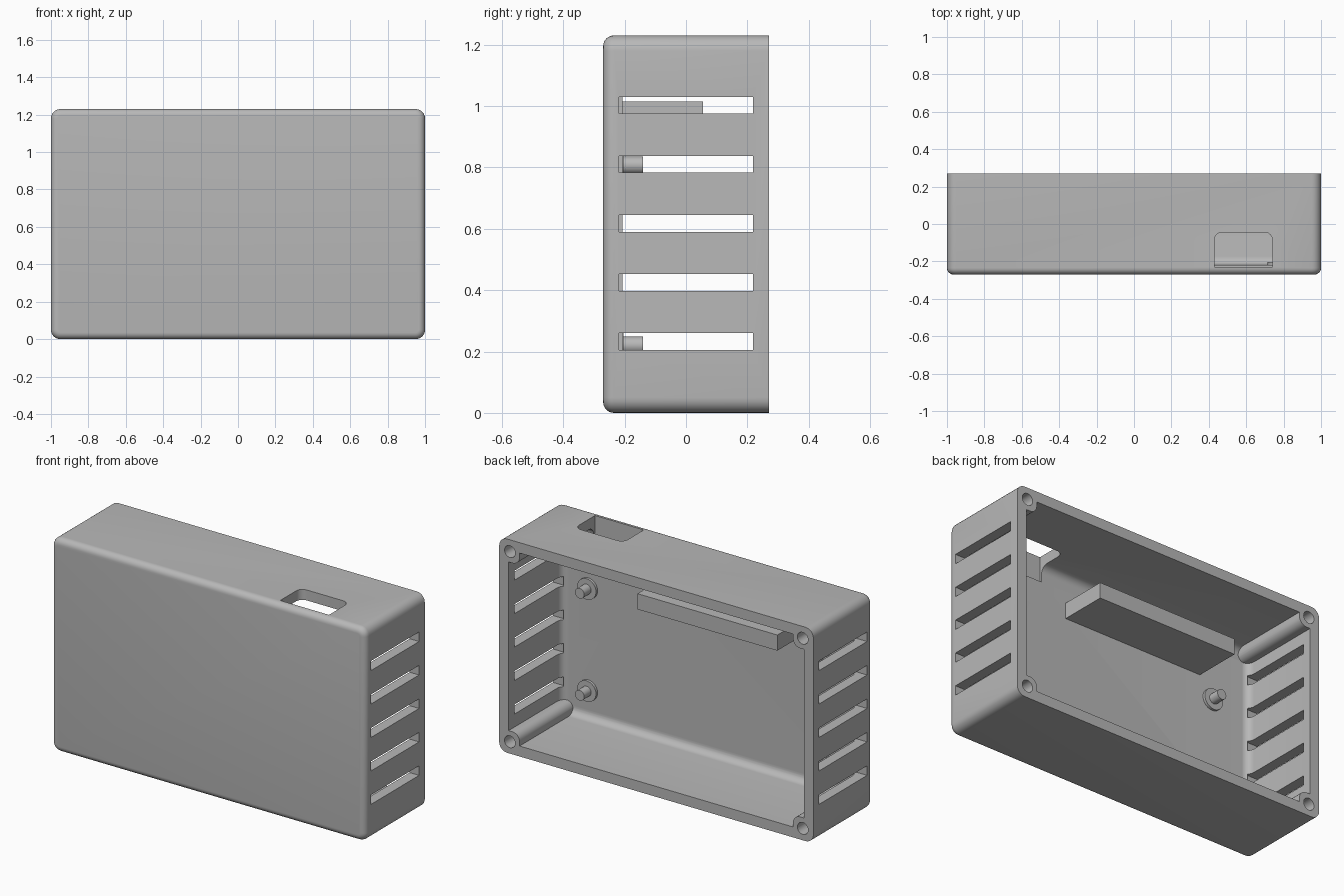
import bpy, bmesh, math
from mathutils import Matrix

if "Cube" in bpy.data.objects:
    bpy.data.objects.remove(bpy.data.objects["Cube"], do_unlink=True)

W, D, H = 1.0, 0.27, 1.23      # half width, half depth, height
WALL, FLOOR = 0.06, -0.218     # wall thickness, inner face of the front panel

grey = bpy.data.materials.new("plastic grey")
grey.use_nodes = True
COLOUR = (0.48, 0.48, 0.48, 1)
grey.diffuse_color = COLOUR
grey.node_tree.nodes["Principled BSDF"].inputs["Base Color"].default_value = COLOUR


def finish(name, bm):
    bmesh.ops.recalc_face_normals(bm, faces=bm.faces)
    mesh = bpy.data.meshes.new(name)
    bm.to_mesh(mesh)
    bm.free()
    mesh.materials.append(grey)
    obj = bpy.data.objects.new(name, mesh)
    bpy.context.collection.objects.link(obj)
    return obj


def bevel(bm, edges, radius):
    bmesh.ops.bevel(bm, geom=edges, offset=radius, segments=6, profile=0.5,
                    affect='EDGES', clamp_overlap=False)


def box(name, xs, ys, zs, rule=None, radius=0, front=0):
    """Box between bounds; edges chosen by rule and the front rim are rounded."""
    bm = bmesh.new()
    bmesh.ops.create_cube(bm, size=1)
    for v in bm.verts:
        v.co = [b[0] if c < 0 else b[1] for c, b in zip(v.co, (xs, ys, zs))]
    if rule:
        bevel(bm, [e for e in bm.edges if rule(e)], radius)
    if front:
        bevel(bm, [e for e in bm.edges
                   if all(abs(v.co.y - ys[0]) < 1e-5 for v in e.verts)], front)
    return finish(name, bm)


def rod(name, x, z, radius, y0, y1):
    bm = bmesh.new()
    bmesh.ops.create_cone(bm, cap_ends=True, segments=32, radius1=radius,
                          radius2=radius, depth=y1 - y0)
    bm.transform(Matrix.Translation((x, (y0 + y1) / 2, z))
                 @ Matrix.Rotation(math.pi / 2, 4, 'X'))
    return finish(name, bm)


def combine(target, tool, operation):
    mod = target.modifiers.new(operation, 'BOOLEAN')
    mod.object, mod.operation, mod.solver = tool, operation, 'EXACT'
    bpy.context.view_layer.objects.active = target
    bpy.ops.object.modifier_apply(modifier=mod.name)
    bpy.data.objects.remove(tool, do_unlink=True)


def along_y(e):
    return abs(e.verts[0].co.y - e.verts[1].co.y) > 0.01


def upright_rear(e):
    a, b = (v.co for v in e.verts)
    return abs(a.z - b.z) > 0.01 and a.y > -0.1


# Hollow case, open at the back
case = box("case", (-W, W), (-D, D), (0, H), along_y, 0.05, 0.035)
cavity = box("cavity", (WALL - W, W - WALL), (FLOOR, D + 0.1), (WALL, H - WALL),
             along_y, 0.05, 0.045)
combine(case, cavity, 'DIFFERENCE')

# Corner screw posts with blind holes
corners = [(sx * 0.932, z) for sx in (-1, 1) for z in (0.068, H - 0.068)]
for x, z in corners:
    h = 0.062
    post = box("post", (x - h, x + h), (-0.23, D), (z - h, z + h), along_y, 0.045)
    combine(case, post, 'UNION')
for x, z in corners:
    combine(case, rod("hole", x, z, 0.034, -0.05, D + 0.1), 'DIFFERENCE')

# Ventilation slots in both side walls
for i in range(5):
    z = 0.205 + 0.1925 * i
    for s in (-1, 1):
        xs = sorted((s * 0.925, s * 1.1))
        combine(case, box("slot", xs, (FLOOR, 0.218), (z, z + 0.055)), 'DIFFERENCE')

# Port opening in the top wall
port = box("port", (0.43, 0.74), (-0.23, -0.045), (H - 0.15, H + 0.1),
           upright_rear, 0.04)
combine(case, port, 'DIFFERENCE')

# Inner support rail
rail = box("support_rail", (-0.62, 0.27), (FLOOR - 0.01, 0.055), (0.925, 1.015))

# Board standoffs: wide washer with a thin pin
parts = [case, rail]
for x in (-0.70, 0.775):
    for z in (0.22, 0.807):
        parts.append(rod("standoff_base", x, z, 0.06, FLOOR - 0.01, -0.203))
        parts.append(rod("standoff_pin", x, z, 0.029, FLOOR, -0.14))

# Smooth rounded surfaces, keep crisp edges
for obj in parts:
    bpy.ops.object.select_all(action='DESELECT')
    obj.select_set(True)
    bpy.context.view_layer.objects.active = obj
    bpy.ops.object.shade_smooth_by_angle(angle=math.radians(32))
